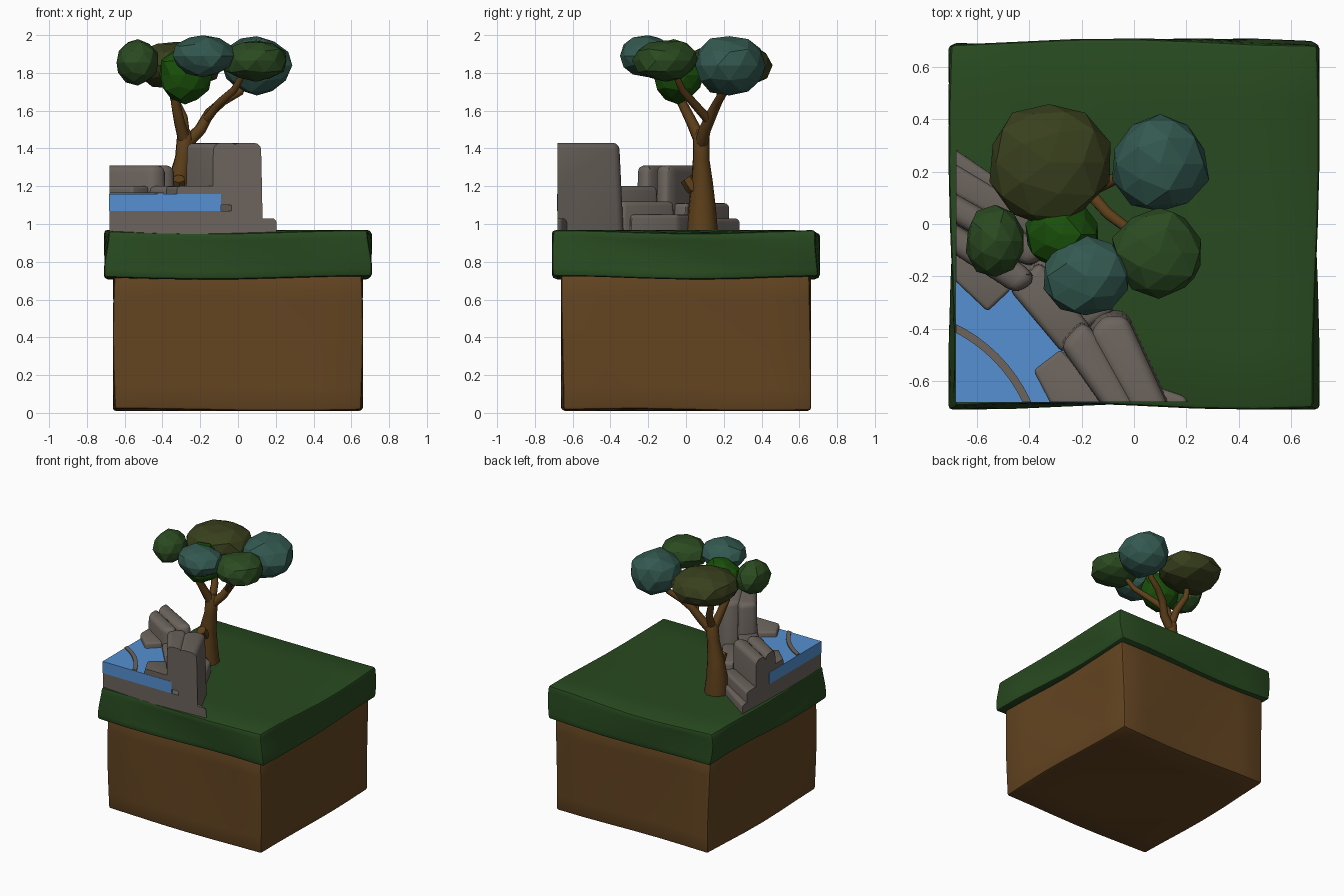
import bpy, bmesh, math, random
from mathutils import Vector

if "Cube" in bpy.data.objects:
    bpy.data.objects.remove(bpy.data.objects["Cube"])

random.seed(4)

def material(name, rgb):
    m = bpy.data.materials.new(name)
    m.diffuse_color = (*rgb, 1)
    m.use_nodes = True
    m.node_tree.nodes["Principled BSDF"].inputs["Base Color"].default_value = m.diffuse_color
    return m

EARTH = material("earth", (.125, .058, .015))
GRASS = material("grass", (.021, .068, .014))
STONE = material("stone", (.15, .127, .11))
WATER = material("water", (.09, .28, .64))
BARK = material("bark", (.11, .05, .01))
TEAL = material("teal_leaf", (.033, .1, .08))
OLIVE = material("olive_leaf", (.04, .05, .012))
GREEN = material("green_leaf", (.024, .07, .015))
BRIGHT = material("bright_leaf", (.01, .08, .003))

def finish(bm, name, mat, smooth=None):
    bmesh.ops.recalc_face_normals(bm, faces=bm.faces)
    me = bpy.data.meshes.new(name)
    bm.to_mesh(me)
    bm.free()
    ob = bpy.data.objects.new(name, me)
    bpy.context.collection.objects.link(ob)
    me.materials.append(mat)
    if smooth:
        bpy.ops.object.select_all(action='DESELECT')
        ob.select_set(True)
        bpy.context.view_layer.objects.active = ob
        bpy.ops.object.shade_smooth_by_angle(angle=math.radians(smooth))
    return ob

def slab(name, half, z0, z1, mat, wobble, phase):
    """Soft-edged block with gently wavy sides."""
    bm = bmesh.new()
    bmesh.ops.create_cube(bm, size=2)
    bmesh.ops.subdivide_edges(bm, edges=bm.edges[:], cuts=5, use_grid_fill=True)
    for v in bm.verts:
        x, y, z = v.co
        k = half + wobble * math.sin(3.1 * x + 2.3 * y + 1.7 * z + phase)
        v.co.x = x * k
        v.co.y = y * (half + wobble * math.sin(2.9 * x - 2.1 * y + z + phase + 1))
        v.co.z = z0 + (z + 1) / 2 * (z1 - z0) + wobble * .7 * math.sin(2.5 * x + 3 * y + phase)
    edges = [e for e in bm.edges if e.calc_face_angle() > .9]
    bmesh.ops.bevel(bm, geom=edges, offset=.016, segments=2, affect='EDGES', profile=.5)
    return finish(bm, name, mat, 40)

def rock(name, plan, z0, z1, taper=1.0, bevel=.025, mat=STONE, edge=-.68):
    """Rounded prism over a plan outline, sliced flush with the island edges."""
    bm = bmesh.new()
    c = sum((Vector(p) for p in plan), Vector((0, 0))) / len(plan)
    low = [bm.verts.new((*p, z0)) for p in plan]
    top = [bm.verts.new((*(c + (Vector(p) - c) * taper), z1)) for p in plan]
    bm.faces.new(low)
    bm.faces.new(top)
    n = len(plan)
    for i in range(n):
        j = (i + 1) % n
        bm.faces.new((low[i], low[j], top[j], top[i]))
    bmesh.ops.recalc_face_normals(bm, faces=bm.faces)
    if bevel:
        edges = [e for e in bm.edges if not all(v in low for v in e.verts)]
        bmesh.ops.bevel(bm, geom=edges, offset=bevel, segments=3, affect='EDGES', profile=.5)
    for co, no in (((edge, 0, 0), (-1, 0, 0)), ((0, edge, 0), (0, -1, 0))):
        bmesh.ops.bisect_plane(bm, geom=bm.verts[:] + bm.edges[:] + bm.faces[:],
                               plane_co=co, plane_no=no, clear_outer=True)
        rim = [e for e in bm.edges if e.is_boundary]
        if rim:
            bmesh.ops.holes_fill(bm, edges=rim, sides=0)
    return finish(bm, name, mat, 35)

def limb(name, path, sides=8):
    """Tapered tube through (x, y, z, radius) points."""
    bm = bmesh.new()
    pts = [Vector(p[:3]) for p in path]
    rings = []
    for i, p in enumerate(pts):
        d = pts[min(i + 1, len(pts) - 1)] - pts[max(i - 1, 0)]
        side = d.cross(Vector((.3, 1, 0))).normalized()
        up = side.cross(d).normalized()
        rings.append([bm.verts.new(p + path[i][3] * (side * math.cos(a) + up * math.sin(a)))
                      for a in (math.tau * k / sides for k in range(sides))])
    for a, b in zip(rings, rings[1:]):
        for k in range(sides):
            j = (k + 1) % sides
            bm.faces.new((a[k], a[j], b[j], b[k]))
    bm.faces.new(rings[0])
    bm.faces.new(rings[-1])
    return finish(bm, name, BARK, 50)

def leaves(name, center, radii, mat):
    """Faceted foliage clump."""
    bm = bmesh.new()
    bmesh.ops.create_icosphere(bm, subdivisions=2, radius=1)
    for v in bm.verts:
        v.co *= random.uniform(.92, 1.05)
        v.co = Vector([c + r * q for c, r, q in zip(center, radii, v.co)])
    return finish(bm, name, mat)

# Island
slab("earth_block", .655, .015, .73, EARTH, .008, .5)
slab("grass_slab", .697, .715, .96, GRASS, .013, 2.0)

# Pond: stone bed, water and the thin curved kerb
rock("pond_bed", [(-.75, -.75), (.06, -.75), (.06, -.6), (-.12, -.3), (-.35, -.08), (-.75, .2)],
     .92, 1.07, bevel=0)
rock("water", [(-.75, -.75), (-.06, -.75), (-.1, -.66), (-.3, -.35), (-.45, -.2), (-.75, 0)],
     1.07, 1.16, bevel=0, mat=WATER, edge=-.682)
arc = lambda r: [(-.95 + r * math.cos(a), -.93 + r * math.sin(a))
                 for a in (math.radians(15 + 5 * k) for k in range(13))]
rock("pond_kerb", arc(.61) + arc(.58)[::-1], 1.1, 1.168, bevel=0)

# Tall front stones: two parallel slabs, an inner ledge and a foot
rock("front_outer_slab", [(-.13, -.33), (-.03, -.33), (.15, -.72), (.12, -.8), (.03, -.8), (-.19, -.41)],
     .93, 1.43, .9, .035)
rock("front_inner_slab", [(-.2, -.36), (-.14, -.42), (.07, -.8), (-.05, -.8), (-.29, -.46)],
     1.1, 1.43, .95, .035)
rock("front_ledge", [(-.385, -.56), (-.28, -.48), (-.08, -.7), (-.08, -.8), (-.26, -.8)],
     1.12, 1.2, 1, .015)
rock("front_foot", [(.02, -.6), (.14, -.64), (.2, -.66), (.24, -.8), (0, -.8)], .93, 1.03, .97, .02)

# Low middle stones joining the two groups
rock("middle_inner_step", [(-.48, -.25), (-.27, -.5), (-.16, -.4), (-.36, -.14)], 1.05, 1.2, .97)
rock("middle_outer_step", [(-.4, -.15), (-.2, -.42), (-.07, -.34), (-.26, -.05)], .93, 1.12, .95)
rock("middle_foot", [(-.4, 0), (-.2, -.3), (-.08, -.3), (-.2, -.04), (-.33, .04)], .93, 1.05, .97, .02)

# Back stones: two parallel ridges, an inner ledge and outer steps
rock("back_inner_slab", [(-.9, .02), (-.45, -.27), (-.37, -.22), (-.4, -.17), (-.9, .13)],
     1.05, 1.31, .97, .035)
rock("back_outer_slab", [(-.9, .13), (-.4, -.17), (-.32, -.12), (-.35, -.07), (-.9, .24)],
     .93, 1.31, .96, .035)
rock("back_ledge", [(-.85, -.06), (-.56, -.335), (-.47, -.25), (-.76, .02)], 1.1, 1.2, 1, .015)
rock("back_outer_step", [(-.85, .2), (-.37, -.07), (-.3, 0), (-.85, .33)], .93, 1.11, .98, .02)
rock("back_foot", [(-.85, .25), (-.4, 0), (-.36, .06), (-.53, .18), (-.85, .4)], .93, 1.03, .99, .02)

# Tree
limb("trunk", [(-.32, .085, .95, .088), (-.325, .085, 1.08, .077), (-.315, .085, 1.22, .06),
               (-.29, .08, 1.35, .045), (-.28, .08, 1.46, .045), (-.28, .08, 1.5, .025)])
limb("trunk_stub", [(-.32, .08, 1.17, .045), (-.315, .03, 1.2, .04), (-.315, .0, 1.24, .035)], 6)
limb("right_branch", [(-.28, .08, 1.42, .035), (-.2, .1, 1.5, .032), (-.15, .14, 1.59, .028),
                      (-.08, .17, 1.65, .024), (.01, .2, 1.7, .022), (.04, .22, 1.78, .018)])
limb("front_branch", [(-.17, .12, 1.55, .025), (-.1, .04, 1.64, .022), (-.02, -.02, 1.71, .02),
                      (.03, -.06, 1.8, .016)])
limb("left_branch", [(-.28, .08, 1.43, .036), (-.31, .03, 1.54, .03), (-.33, -.02, 1.64, .027),
                     (-.3, -.04, 1.75, .022)])
limb("back_branch", [(-.28, .08, 1.45, .03), (-.29, .13, 1.56, .026), (-.34, .18, 1.67, .023),
                     (-.33, .21, 1.78, .018)])

# Foliage
for name, c, r, m in (
        ("back_leaves", (-.325, .235, 1.84), (.24, .24, .13), OLIVE),
        ("back_right_leaves", (.1, .23, 1.84), (.19, .195, .16), TEAL),
        ("right_leaves", (.095, -.11, 1.865), (.18, .175, .115), GREEN),
        ("front_leaves", (-.185, -.2, 1.89), (.165, .155, .11), TEAL),
        ("middle_leaves", (-.28, -.04, 1.79), (.145, .135, .15), BRIGHT),
        ("left_leaves", (-.53, -.065, 1.855), (.12, .14, .12), GREEN)):
    leaves(name, c, r, m)
